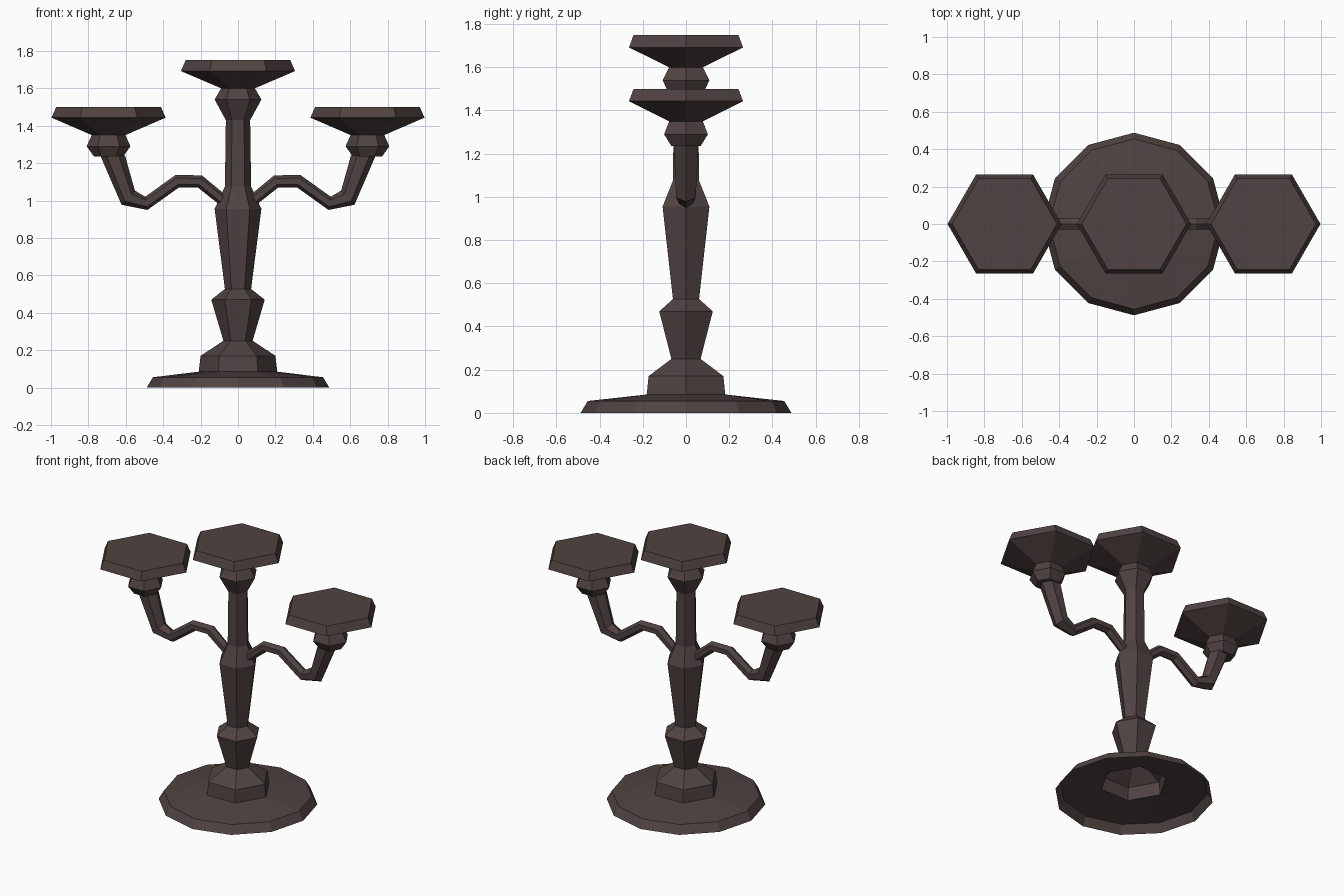
import bpy, bmesh, math
from mathutils import Vector

if "Cube" in bpy.data.objects:
    bpy.data.objects.remove(bpy.data.objects["Cube"])

iron = bpy.data.materials.new("dark_brown_iron")
iron.diffuse_color = (0.08, 0.057, 0.054, 1)
iron.use_nodes = True
iron.node_tree.nodes["Principled BSDF"].inputs["Base Color"].default_value = iron.diffuse_color


def ring(c, u, v, r, n=6):
    return [c + r * (math.cos(2 * math.pi * i / n) * u + math.sin(2 * math.pi * i / n) * v)
            for i in range(n)]


def loft(name, rings, cap_start=False, cap_end=False):
    bm = bmesh.new()
    vs = [[bm.verts.new(p) for p in r] for r in rings]
    n = len(vs[0])
    for a, b in zip(vs, vs[1:]):
        for i in range(n):
            j = (i + 1) % n
            bm.faces.new((a[i], a[j], b[j], b[i]))
    if cap_start:
        bm.faces.new(vs[0][::-1])
    if cap_end:
        bm.faces.new(vs[-1])
    bmesh.ops.recalc_face_normals(bm, faces=bm.faces)
    me = bpy.data.meshes.new(name)
    bm.to_mesh(me)
    bm.free()
    me.materials.append(iron)
    ob = bpy.data.objects.new(name, me)
    bpy.context.collection.objects.link(ob)
    return ob


X, Y = Vector((1, 0, 0)), Vector((0, 1, 0))


def turned(x, profile, n=6):
    return [ring(Vector((x, 0, z)), X, Y, r, n) for r, z in profile]


# base: hollow twelve-sided dish whose top meets the hexagonal foot
base = turned(0, [(0.488, 0), (0.455, 0.055)], 12)
hexa = ring(Vector((0, 0, 0.085)), X, Y, 0.21)
base.append([p for i in range(6) for p in (hexa[i], (hexa[i] + hexa[(i + 1) % 6]) / 2)])
loft("base", base)

# column with the centre candle plate
loft("column", turned(0, [
    (0.21, 0.085), (0.20, 0.17), (0.078, 0.25), (0.143, 0.47), (0.07, 0.527),
    (0.125, 0.955), (0.07, 1.075), (0.065, 1.43), (0.125, 1.54), (0.09, 1.60),
    (0.305, 1.692), (0.28, 1.75)]), cap_end=True)

# side arms and their candle plates
path = [(0.06, 0.985, 0.03), (0.205, 1.103, 0.034), (0.325, 1.103, 0.034),
        (0.49, 0.985, 0.036), (0.587, 1.015, 0.052), (0.67, 1.24, 0.066)]
for side, s in (("left", -1), ("right", 1)):
    pts = [Vector((s * x, 0, z)) for x, z, r in path]
    rings = []
    for i, p in enumerate(pts):
        a = (p - pts[i - 1]).normalized() if i else Vector()
        b = (pts[i + 1] - p).normalized() if i < len(pts) - 1 else Vector()
        t = (a + b).normalized()
        u = Vector((t.z, 0, -t.x))
        if i == len(pts) - 1:
            u = X
        rings.append(ring(p, u, Y, path[i][2]))
    loft(side + "_arm", rings, True, True)
    loft(side + "_plate", turned(s * 0.692, [
        (0.078, 1.235), (0.117, 1.29), (0.09, 1.35), (0.305, 1.443), (0.28, 1.50)]),
        True, True)
